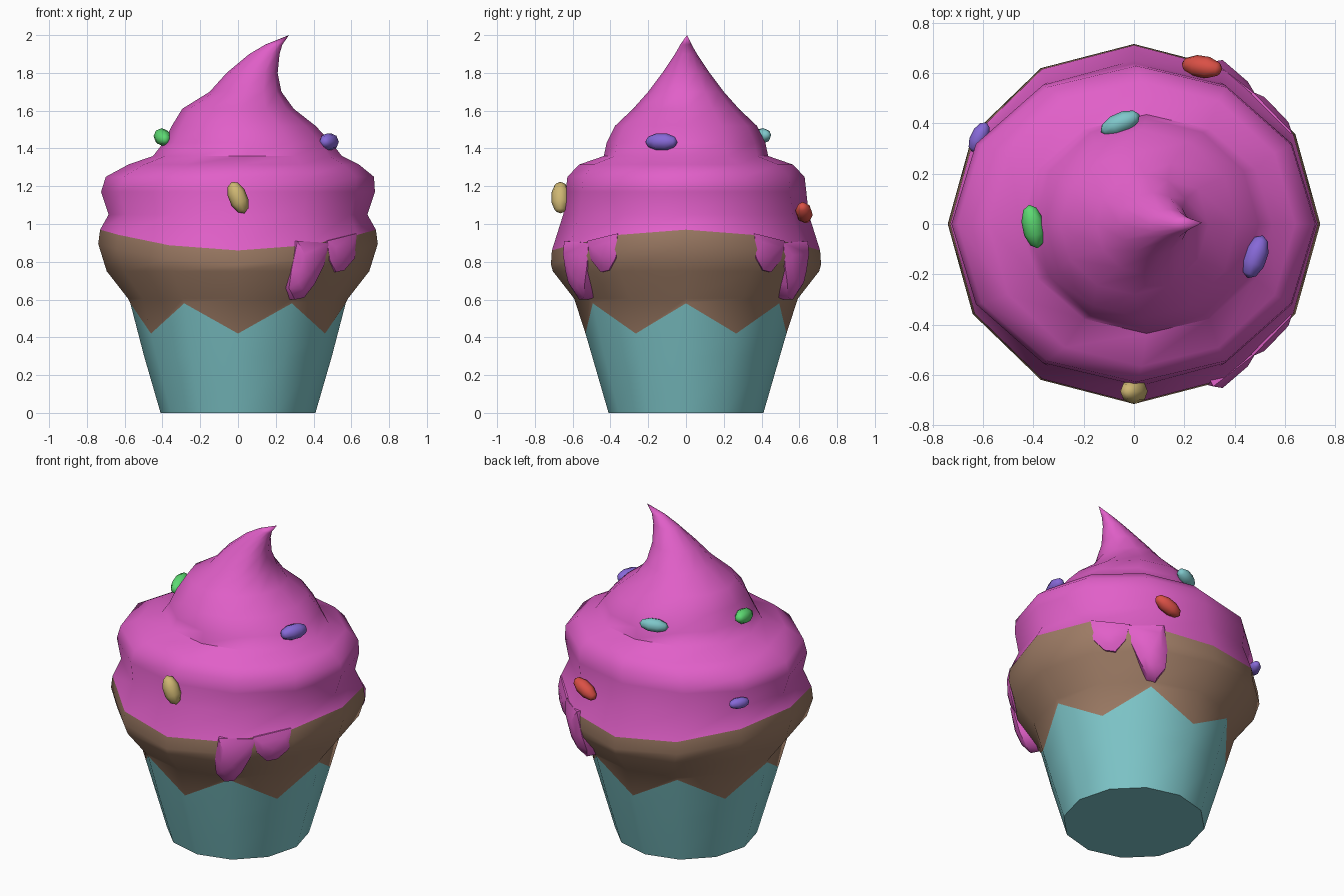
import bpy, bmesh
from math import sin, cos, radians, pi
from mathutils import Vector

cube = bpy.data.objects.get("Cube")
if cube:
    bpy.data.objects.remove(cube)

SIDES = 12


def material(name, rgb):
    m = bpy.data.materials.new(name)
    m.use_nodes = True
    m.diffuse_color = (*rgb, 1)
    m.node_tree.nodes["Principled BSDF"].inputs["Base Color"].default_value = (*rgb, 1)
    return m


pink = material("pink icing", (0.75, 0.115, 0.58))
brown = material("brown cake", (0.34, 0.2, 0.13))
teal = material("teal", (0.21, 0.57, 0.59))
yellow = material("yellow", (0.62, 0.47, 0.17))
green = material("green", (0.11, 0.7, 0.17))
purple = material("purple", (0.24, 0.14, 0.68))
red = material("red", (0.7, 0.08, 0.06))


def finish(name, bm, mat):
    bmesh.ops.recalc_face_normals(bm, faces=bm.faces)
    mesh = bpy.data.meshes.new(name)
    bm.to_mesh(mesh)
    bm.free()
    mesh.materials.append(mat)
    ob = bpy.data.objects.new(name, mesh)
    bpy.context.collection.objects.link(ob)
    bpy.ops.object.select_all(action="DESELECT")
    ob.select_set(True)
    bpy.context.view_layer.objects.active = ob
    bpy.ops.object.shade_smooth_by_angle(angle=radians(50))
    return ob


def loft(name, rings, mat, base=False, tip=None):
    """Skin a stack of closed point rings, with an optional flat base and pointed tip."""
    bm = bmesh.new()
    loops = [[bm.verts.new(p) for p in ring] for ring in rings]
    n = len(loops[0])
    for low, high in zip(loops, loops[1:]):
        for i in range(n):
            j = (i + 1) % n
            bm.faces.new((low[i], low[j], high[j], high[i]))
    if base:
        bm.faces.new(loops[0])
    if tip:
        t = bm.verts.new(tip)
        for i in range(n):
            bm.faces.new((loops[-1][i], loops[-1][(i + 1) % n], t))
    return finish(name, bm, mat)


def ring(rx, ry, height, cx=0.0):
    """Oval ring; height may be a number or a function of the angle."""
    out = []
    for k in range(SIDES):
        a = 2 * pi * k / SIDES
        z = height(a) if callable(height) else height
        out.append((cx + rx * cos(a), ry * sin(a), z))
    return out


# Zigzag rim shared by the paper cup and the cake
rim = []
for k in range(SIDES):
    a = 2 * pi * k / SIDES
    r, z = (0.57, 0.58) if k % 2 == 0 else (0.532, 0.42)
    rim.append((r * cos(a), r * sin(a), z))


# Wavy line where the icing meets the cake
def icing_edge(a):
    return 0.86 + 0.11 * cos(a) ** 2


loft("paper_cup", [ring(0.41, 0.41, 0), ring(0.497, 0.497, 0.3), rim], teal, base=True)

loft("cake", [rim,
              ring(0.582, 0.592, 0.605),
              ring(0.695, 0.705, 0.75),
              ring(0.74, 0.715, lambda a: icing_edge(a) - 0.075),
              ring(0.73, 0.71, icing_edge)], brown)

# Icing: base bulge, shoulder, then a swirl leaning to one side
icing = [(1.05, 0.0, 0.685, 0.65), (1.17, 0.0, 0.725, 0.637), (1.25, 0.01, 0.71, 0.628),
         (1.315, 0.03, 0.61, 0.565), (1.36, 0.05, 0.5, 0.435), (1.43, 0.05, 0.445, 0.42),
         (1.52, 0.03, 0.38, 0.375), (1.61, 0.0, 0.295, 0.28), (1.7, 0.04, 0.19, 0.2),
         (1.8, 0.075, 0.135, 0.125), (1.9, 0.14, 0.08, 0.058), (1.95, 0.19, 0.045, 0.03)]
loft("icing", [ring(0.73, 0.71, icing_edge)]
     + [ring(rx, ry, z, cx) for z, cx, rx, ry in icing], pink, tip=(0.27, 0.005, 2.0))


# Drips of icing over the cake, mirrored front to back
def lerp(points, z):
    for (z0, r0), (z1, r1) in zip(points, points[1:]):
        if z <= z1:
            return r0 + (r1 - r0) * (z - z0) / (z1 - z0)
    return points[-1][1]


INNER = [(0.42, 0.5), (0.6, 0.55), (0.75, 0.67), (0.88, 0.69), (1.0, 0.67)]
OUTER = [(0.58, 0.635), (0.7, 0.70), (0.86, 0.735), (1.0, 0.72)]


def drip(name, outline, side):
    n = len(outline)
    mid = [sum(p[i] for p in outline) / n for i in (0, 1)]

    def place(p, table, shrink=1.0, push=0.0):
        deg, z = (mid[i] + (p[i] - mid[i]) * shrink for i in (0, 1))
        facet = cos(radians(15)) / cos(radians(deg % 30 - 15))
        r = lerp(table, z) * facet + push
        return (r * cos(radians(deg)), side * r * sin(radians(deg)), z)

    loft(name, [[place(p, INNER) for p in outline],
                [place(p, OUTER) for p in outline],
                [place(p, OUTER, 0.6, 0.015) for p in outline]],
         pink, tip=place(mid, OUTER, 1, 0.018))


long_drip = [(64, 0.91), (66, 0.76), (66, 0.66), (62, 0.6), (57, 0.61),
             (53, 0.68), (49, 0.78), (47, 0.9)]
short_drip = [(48, 0.91), (46, 0.81), (41, 0.745), (36, 0.755), (31, 0.82), (30, 0.95)]
for label, side in (("front", -1), ("back", 1)):
    drip(label + "_long_drip", long_drip, side)
    drip(label + "_short_drip", short_drip, side)


# Sprinkles: blunt little pellets lying on the icing
def sprinkle(name, centre, axis, length, width, mat):
    bm = bmesh.new()
    bmesh.ops.create_uvsphere(bm, u_segments=8, v_segments=5, radius=1)
    turn = Vector(axis).to_track_quat("Z", "Y")
    for v in bm.verts:
        p = Vector((v.co.x * width / 2, v.co.y * width / 2, v.co.z * length / 2))
        v.co = turn @ p + Vector(centre)
    finish(name, bm, mat)


sprinkle("yellow_sprinkle", (0, -0.665, 1.14), (-0.4, 0, 1), 0.18, 0.1, yellow)
sprinkle("green_sprinkle", (-0.4, -0.01, 1.46), (-0.2, 1, 0.2), 0.18, 0.09, green)
sprinkle("purple_sprinkle", (0.482, -0.13, 1.435), (0.35, 1, 0), 0.18, 0.095, purple)
sprinkle("teal_sprinkle", (-0.055, 0.4, 1.465), (1, 0.45, 0.1), 0.17, 0.085, teal)
sprinkle("red_sprinkle", (0.27, 0.625, 1.06), (1, -0.15, 0.5), 0.18, 0.09, red)
sprinkle("small_purple_sprinkle", (-0.615, 0.345, 1.1), (0.5, 1, 0), 0.13, 0.07, purple)
